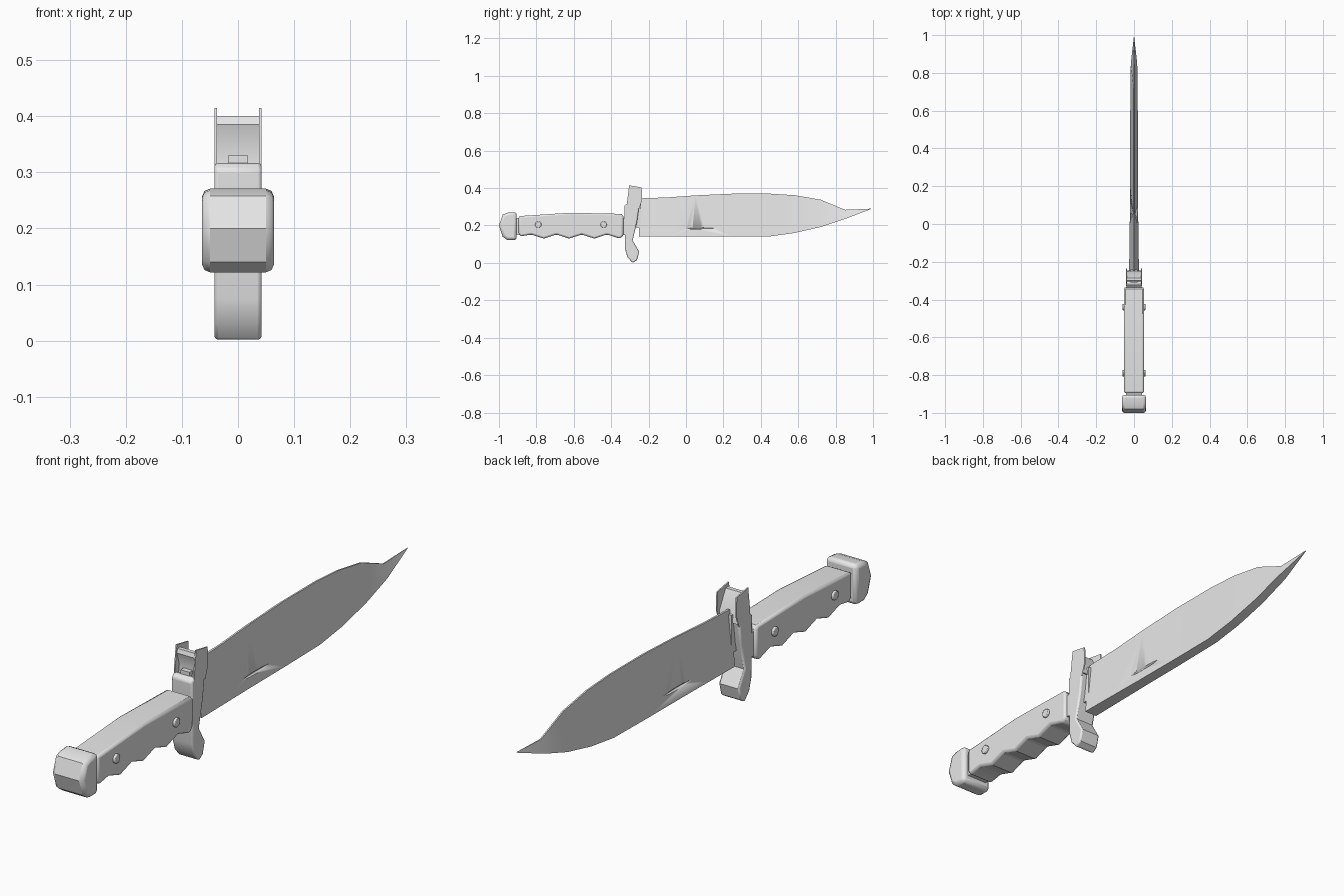
import bpy, bmesh, math
from mathutils import Matrix

cube = bpy.data.objects.get("Cube")
if cube:
    bpy.data.objects.remove(cube)

GREY = (0.8, 0.8, 0.8, 1)
grey = bpy.data.materials.new("light_grey")
grey.use_nodes = True
grey.diffuse_color = GREY
grey.node_tree.nodes["Principled BSDF"].inputs["Base Color"].default_value = GREY


def finish(bm, name, bevel=0, angle=35):
    bmesh.ops.recalc_face_normals(bm, faces=bm.faces)
    mesh = bpy.data.meshes.new(name)
    bm.to_mesh(mesh)
    bm.free()
    mesh.materials.append(grey)
    ob = bpy.data.objects.new(name, mesh)
    bpy.context.collection.objects.link(ob)
    bpy.ops.object.select_all(action="DESELECT")
    ob.select_set(True)
    bpy.context.view_layer.objects.active = ob
    if bevel:
        mod = ob.modifiers.new("rounded_edges", "BEVEL")
        mod.width, mod.segments = bevel, 2
        mod.limit_method, mod.angle_limit = "ANGLE", math.radians(50)
    bpy.ops.object.shade_smooth_by_angle(angle=math.radians(angle))
    return ob


def slab(name, profile, x0, x1, bevel=0):
    """Side profile in (y, z), extruded across x."""
    bm = bmesh.new()
    face = bm.faces.new([bm.verts.new((x0, y, z)) for y, z in profile])
    out = bmesh.ops.extrude_face_region(bm, geom=[face])
    verts = [v for v in out["geom"] if isinstance(v, bmesh.types.BMVert)]
    bmesh.ops.translate(bm, verts=verts, vec=(x1 - x0, 0, 0))
    return finish(bm, name, bevel)


# Blade: wedge sections given as y, spine z, edge z, half width
sections = [(-.25, .345, .14, .026), (-.1, .35, .14, .024), (.05, .361, .14, .022),
            (.25, .37, .14, .021), (.45, .37, .142, .02), (.58, .362, .16, .02),
            (.72, .338, .192, .019), (.85, .284, .235, .017), (.99, .29, .288, .001)]
bm = bmesh.new()
rings = []
for y, top, low, w in sections:
    s = w * .15
    rings.append([bm.verts.new(p) for p in
                  ((-w, y, low), (w, y, low), (s, y, top), (-s, y, top))])
for a, b in zip(rings, rings[1:]):
    for i in range(4):
        j = (i + 1) % 4
        bm.faces.new((a[i], a[j], b[j], b[i]))
bm.faces.new(rings[0])
bm.faces.new(rings[-1])
blade = finish(bm, "blade")

# Short groove cut in both sides of the blade
bm = bmesh.new()
for side in (-1, 1):
    bmesh.ops.create_uvsphere(bm, u_segments=16, v_segments=8, radius=1,
                              matrix=Matrix.Translation((side * .023, .08, .183))
                              @ Matrix.Diagonal((.01, .09, .006, 1)))
cutter = finish(bm, "groove_cutter")
cutter.hide_render = True
cut = blade.modifiers.new("groove", "BOOLEAN")
cut.operation, cut.solver, cut.object = "DIFFERENCE", "EXACT", cutter
bpy.context.view_layer.objects.active = blade
bpy.ops.object.modifier_apply(modifier=cut.name)
bpy.data.objects.remove(cutter)

# Guard: lower body, sloping saddle and two thin horns
slab("guard", [(-.33, .305), (-.315, .318), (-.295, .31), (-.25, .31), (-.262, .22),
               (-.285, .12), (-.25, .06), (-.262, .015), (-.285, 0), (-.313, .03),
               (-.326, .075)], -.042, .042, .006)
slab("guard_saddle", [(-.295, .3), (-.29, .34), (-.305, .385), (-.3, .4), (-.285, .4),
                      (-.25, .335), (-.245, .3)], -.04, .04)
horn = [(-.315, .3), (-.315, .325), (-.304, .415), (-.237, .403), (-.235, .335), (-.25, .29)]
for side, label in ((-1, "right"), (1, "left")):
    slab("guard_horn_" + label, horn, side * .037, side * .042)

# Grip with finger waves along the underside
grip = [(-.895, .25), (-.62, .268), (-.345, .262), (-.335, .25), (-.335, .145)]
grip += [(-.355 - i * .0675, .13 if i % 2 == 0 else .152) for i in range(8)]
grip += [(-.885, .142), (-.895, .16)]
slab("grip", grip, -.053, .053, .009)

# Tang linking guard, grip and pommel
slab("tang", [(-.95, .15), (-.95, .24), (-.3, .24), (-.3, .15)], -.042, .042)
slab("blade_tang", [(-.31, .19), (-.31, .33), (-.24, .33), (-.24, .19)], -.018, .018)

# Pommel
slab("pommel", [(-1, .2), (-.98, .258), (-.955, .268), (-.905, .272), (-.905, .122),
                (-.955, .122), (-.98, .14)], -.064, .064, .014)

# Rivets through the grip
for name, y in (("front_rivet", -.79), ("rear_rivet", -.44)):
    bm = bmesh.new()
    bmesh.ops.create_cone(bm, cap_ends=True, segments=16, radius1=.017, radius2=.017,
                          depth=.122, matrix=Matrix.Translation((0, y, .205))
                          @ Matrix.Rotation(math.pi / 2, 4, "Y"))
    finish(bm, name, .003)
